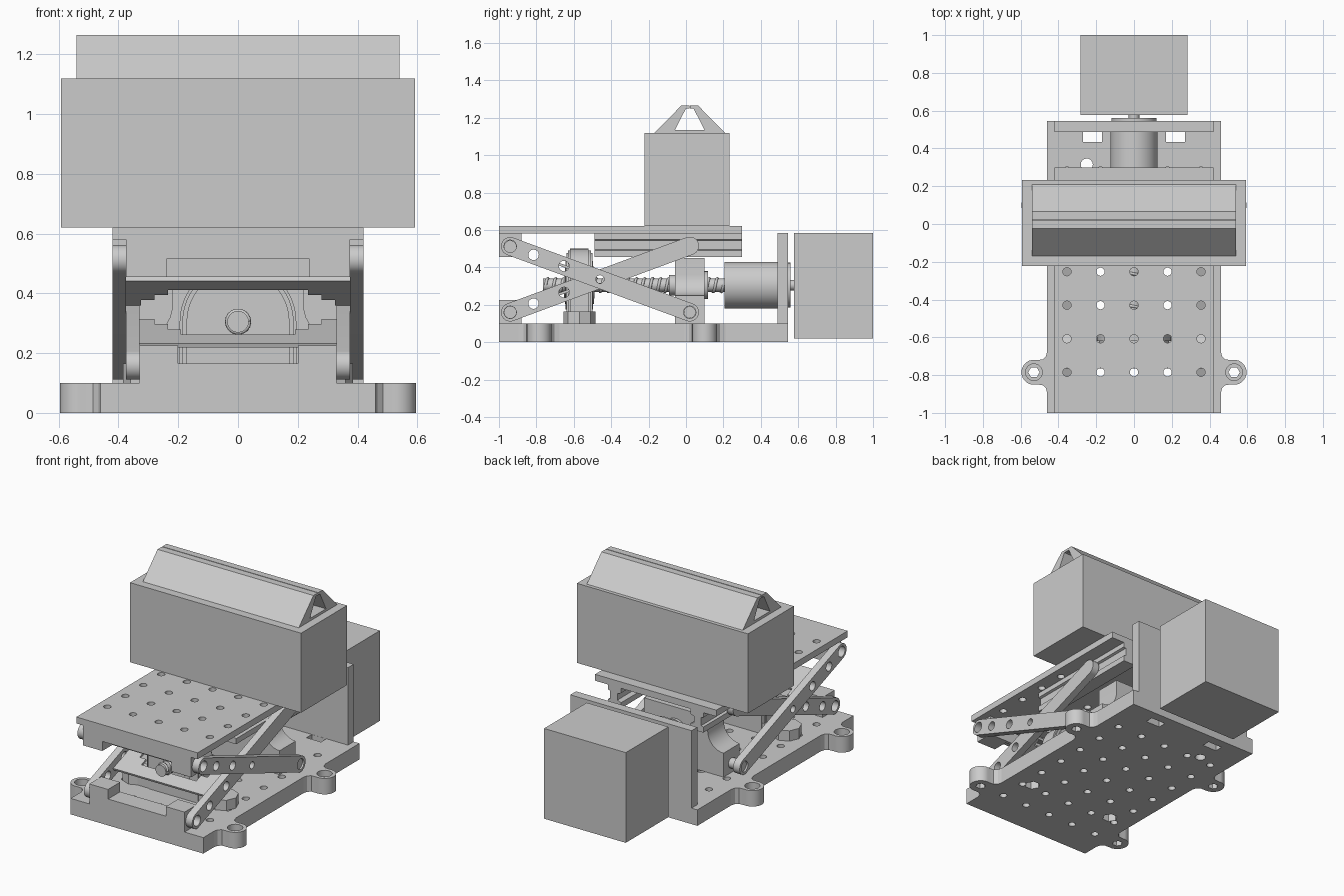
import bpy, bmesh
from math import pi, sin, cos, atan2, hypot, radians

cube = bpy.data.objects.get("Cube")
if cube:
    bpy.data.objects.remove(cube, do_unlink=True)

grey = bpy.data.materials.new("plain grey")
grey.use_nodes = True
grey.diffuse_color = (0.6, 0.6, 0.6, 1)
grey.node_tree.nodes["Principled BSDF"].inputs["Base Color"].default_value = (0.6, 0.6, 0.6, 1)
parts = []


def place(u, v, w, axis):
    """Map profile coordinates u, v and depth w to space."""
    return {"x": (w, u, v), "y": (u, w, v), "z": (u, v, w)}[axis]


def add_prism(bm, pts, axis, a, b):
    lo = [bm.verts.new(place(u, v, a, axis)) for u, v in pts]
    hi = [bm.verts.new(place(u, v, b, axis)) for u, v in pts]
    n = len(pts)
    bm.faces.new(lo)
    bm.faces.new(hi[::-1])
    for i in range(n):
        j = (i + 1) % n
        bm.faces.new((lo[i], hi[i], hi[j], lo[j]))


def build(name, prisms):
    bm = bmesh.new()
    for p in prisms:
        add_prism(bm, *p)
    bmesh.ops.recalc_face_normals(bm, faces=bm.faces)
    me = bpy.data.meshes.new(name)
    bm.to_mesh(me)
    bm.free()
    me.materials.append(grey)
    ob = bpy.data.objects.new(name, me)
    bpy.context.collection.objects.link(ob)
    parts.append(ob)
    return ob


def arc(cu, cv, r, a0, a1, n):
    return [(cu + r * cos(radians(a0 + (a1 - a0) * i / n)),
             cv + r * sin(radians(a0 + (a1 - a0) * i / n))) for i in range(n + 1)]


def circle(cu, cv, r, n=24):
    return arc(cu, cv, r, 0, 360, n)[:-1]


def rect(u0, u1, v0, v1):
    return [(u0, v0), (u1, v0), (u1, v1), (u0, v1)]


def box(name, x0, x1, y0, y1, z0, z1):
    return build(name, [(rect(x0, x1, y0, y1), "z", z0, z1)])


def cut(ob, prisms):
    """Subtract separate, non-overlapping prisms from a part, then drop the cutter."""
    cutter = build("cutter", prisms)
    parts.remove(cutter)
    cutter.hide_render = True
    mod = ob.modifiers.new("cut", "BOOLEAN")
    mod.operation, mod.solver, mod.object = "DIFFERENCE", "EXACT", cutter
    bpy.context.view_layer.update()
    dg = bpy.context.evaluated_depsgraph_get()
    me = bpy.data.meshes.new_from_object(ob.evaluated_get(dg))
    ob.modifiers.clear()
    ob.data = me
    bpy.data.objects.remove(cutter, do_unlink=True)


def mirrored(pts):
    return pts + [(-u, v) for u, v in reversed(pts)]


PITCH = 0.1775
AXIS_Z = 0.305
SIDES = ((1, "left"), (-1, "right"))

# Base plate with a hole grid, rear slots and hexagonal pockets underneath
base = box("base_plate", -0.46, 0.46, -1, 0.545, 0, 0.1)
cut(base, [(circle(i * PITCH, -0.785 + j * PITCH, 0.022, 16), "z", -0.1, 0.2)
           for i in range(-2, 3) for j in range(7)])
cut(base, [(rect(s * 0.22 - 0.05, s * 0.22 + 0.05, 0.435, 0.487), "z", -0.1, 0.2) for s in (-1, 1)]
    + [(circle(-0.25, 0.315, 0.032, 16), "z", -0.1, 0.2)])
cut(base, [(circle(s * 0.3, -0.58, 0.045, 6), "z", -0.1, 0.05) for s in (-1, 1)])

# Screw ears with hexagonal holes and round counterbores
neck = [(0.46, -0.11), (0.467, -0.083), (0.485, -0.067)]
ear = neck + arc(0.53, 0, 0.066, -100, 100, 20) + [(u, -v) for u, v in reversed(neck)]
for s, label in SIDES:
    for yc, spot in ((-0.785, "front"), (0.1, "rear")):
        ob = build(f"{spot}_{label}_ear", [([(s * u, yc + v) for u, v in ear], "z", 0, 0.1)])
        cut(ob, [(circle(s * 0.53, yc, 0.03, 6), "z", -0.1, 0.2)])
        cut(ob, [(circle(s * 0.53, yc, 0.044), "z", 0.06, 0.2)])

# Hinge blocks at the front, each with a central notch
lower = build("lower_hinge_block", [(mirrored(
    [(0.33, 0.1), (0.33, 0.225), (0.2, 0.225), (0.2, 0.165)]), "y", -1, -0.88)])
upper = build("upper_hinge_block", [(mirrored(
    [(0.375, 0.58), (0.375, 0.455), (0.24, 0.455), (0.24, 0.515)]), "y", -1, -0.88)])
cut(lower, [(circle(-0.94, 0.16, 0.032), "x", s * 0.25, s * 0.4) for s in (-1, 1)])
cut(upper, [(circle(-0.94, 0.51, 0.032), "x", s * 0.25, s * 0.4) for s in (-1, 1)])
box("upper_notch_wall", -0.24, 0.24, -0.9, -0.88, 0.455, 0.58)

# Top platform with its hole grid
top = box("top_platform", -0.42, 0.42, -1, 0.3, 0.58, 0.62)
cut(top, [(circle(i * PITCH, -0.785 + j * PITCH, 0.022, 16), "z", 0.5, 0.7)
          for i in range(-2, 3) for j in range(4)])

# Grooved rails under the platform
rail = [(0.24, 0.58), (0.33, 0.58), (0.33, 0.55), (0.315, 0.545), (0.315, 0.495),
        (0.33, 0.49), (0.33, 0.455), (0.24, 0.455), (0.24, 0.49), (0.265, 0.5),
        (0.265, 0.54), (0.24, 0.55)]
for s, label in SIDES:
    build(label + "_slide_rail", [([(s * u, v) for u, v in rail], "y", -0.49, 0.3)])


# Scissor arms: rounded bars with a row of holes
def arm(name, p, q, x0, x1, hole_spots, r=0.049):
    a = atan2(q[1] - p[1], q[0] - p[0]) * 180 / pi
    outline = arc(*p, r, a + 90, a + 270, 14) + arc(*q, r, a - 90, a + 90, 14)
    ob = build(name, [(outline, "x", x0, x1)])
    cut(ob, [(circle(p[0] + (q[0] - p[0]) * t, p[1] + (q[1] - p[1]) * t, hr, 20), "x",
              min(x0, x1) - 0.1, max(x0, x1) + 0.1) for t, hr in hole_spots])


LOW, HIGH, BACK_LOW, BACK_HIGH = (-0.94, 0.16), (-0.94, 0.513), (0.02, 0.16), (0.02, 0.515)
HOLES = [(0, 0.033), (0.13, 0.028), (0.3, 0.028), (0.5, 0.022)]
for s, label in SIDES:
    arm(label + "_inner_arm", LOW, BACK_HIGH, s * 0.33, s * 0.375, HOLES)
    arm(label + "_outer_arm", HIGH, BACK_LOW, s * 0.375, s * 0.42, HOLES + [(1, 0.033)])
    build(label + "_rear_pin", [(circle(*BACK_LOW, 0.032), "x", s * 0.25, s * 0.41)])


# Thin cross braces joining each pair of arms, with stepped corner gussets
def brace(name, p, q, half):
    L = hypot(q[0] - p[0], q[1] - p[1])
    d = ((q[0] - p[0]) / L, (q[1] - p[1]) / L)

    def strip(s0, s1, t=0.007):
        return [(p[0] + d[0] * s - d[1] * w, p[1] + d[1] * s + d[0] * w)
                for s, w in ((s0, -t), (s1, -t), (s1, t), (s0, t))]
    pieces = [(strip(0.19, 0.275), "x", -half, half)]
    for s in (-1, 1):
        for k in range(3):
            pieces.append((strip(0.275 + 0.05 * k, 0.325 + 0.05 * k), "x",
                           s * (half - 0.14 + 0.045 * k), s * half))
    build(name, pieces)


brace("inner_arm_brace", LOW, BACK_HIGH, 0.33)
brace("outer_arm_brace", HIGH, BACK_LOW, 0.375)

# Front bearing pillar with rounded edge, rings and feet
build("bearing_pillar", [([(-r, 0.1), (r, 0.1)] + arc(0, AXIS_Z, r, 0, 180, 32), "y", -0.57 - t, -0.57 + t)
                         for r, t in ((0.195, 0.05), (0.186, 0.062), (0.172, 0.07))])
build("bearing_rings", [(circle(0, AXIS_Z, r, 40), "y", -0.57 - t, -0.57 + t)
                        for r, t in ((0.13, 0.074), (0.1, 0.078), (0.07, 0.082))])
build("pillar_feet", [(rect(0.17 * s, 0.27 * s, -0.635, -0.505), "z", 0.1, 0.165) for s in (-1, 1)]
      + [(circle(s * 0.3, -0.57, 0.085, 8), "z", 0.1, 0.165) for s in (-1, 1)])

# Sliding carriage carried by the lead screw
carriage = [(0.33, 0.1), (0.33, 0.25)] + arc(0.33, 0.36, 0.11, 270, 180, 8) + [(0.22, 0.45)]
build("sliding_carriage", [(mirrored(carriage), "y", -0.06, 0.1)])
build("carriage_nut", [(circle(0, AXIS_Z, 0.075), "y", 0.1, 0.118),
                       (circle(0, AXIS_Z, 0.055), "y", -0.09, -0.06)])

# Lead screw with a helical thread
build("lead_screw", [(circle(0, AXIS_Z, 0.036), "y", -0.765, 0.21)])
curve = bpy.data.curves.new("screw_thread", "CURVE")
curve.dimensions = "3D"
curve.bevel_depth, curve.bevel_resolution = 0.008, 1
spline = curve.splines.new("POLY")
turns, steps = 22, 18
spline.points.add(turns * steps)
for i, pt in enumerate(spline.points):
    a = 2 * pi * i / steps
    pt.co = (0.036 * cos(a), -0.75 + 0.95 * i / (turns * steps), AXIS_Z + 0.036 * sin(a), 1)
curve.materials.append(grey)
bpy.context.collection.objects.link(bpy.data.objects.new("screw_thread", curve))

# Drive: coupler, rear plate, shaft and motor
build("shaft_coupler", [(circle(0, AXIS_Z, 0.125, 48), "y", 0.205, 0.49)])
box("rear_plate", -0.42, 0.42, 0.488, 0.545, 0.1, 0.585)
build("motor_flange", [(circle(0, AXIS_Z, 0.12, 40), "y", 0.545, 0.56)])
build("motor_shaft", [(circle(0, AXIS_Z, 0.028), "y", 0.56, 0.58)])
box("motor_body", -0.283, 0.283, 0.578, 1.0, 0.02, 0.585)

# Load box with a ridged hollow roof
box("load_box", -0.592, 0.592, -0.222, 0.233, 0.62, 1.118)
MID = 0.02
half = [(0.19, 1.118), (0.045, 1.265), (0.002, 1.265), (0.002, 1.25), (0.02, 1.25), (0.088, 1.118)]
for s, label in ((1, "rear"), (-1, "front")):
    build(label + "_roof_half", [([(MID + s * u, v) for u, v in half], "x", -0.54, 0.54)])
box("roof_floor", -0.54, 0.54, MID - 0.088, MID + 0.088, 1.118, 1.134)

# Smooth round surfaces, keep edges sharp
bpy.ops.object.select_all(action="DESELECT")
for ob in parts:
    ob.select_set(True)
bpy.context.view_layer.objects.active = parts[0]
bpy.ops.object.shade_smooth_by_angle(angle=radians(30))
